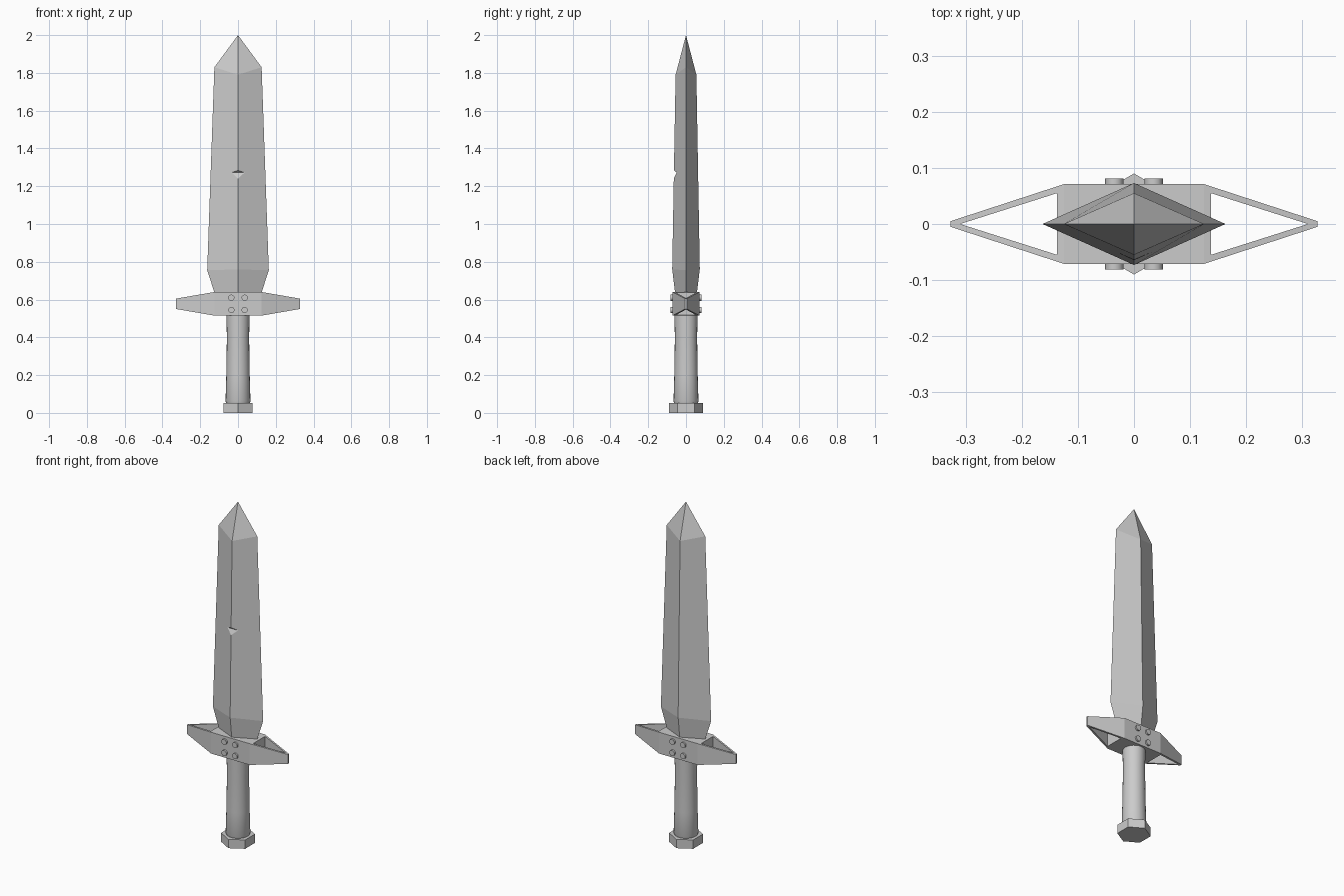
import bpy, bmesh, math
from mathutils import Matrix, Vector

if "Cube" in bpy.data.objects:
    bpy.data.objects.remove(bpy.data.objects["Cube"])


def make(name, bm):
    bmesh.ops.recalc_face_normals(bm, faces=bm.faces[:])
    me = bpy.data.meshes.new(name)
    bm.to_mesh(me)
    bm.free()
    ob = bpy.data.objects.new(name, me)
    bpy.context.collection.objects.link(ob)
    return ob


def loft(bm, rings):
    """Skin a list of closed rings and cap both ends."""
    rows = [[bm.verts.new(p) for p in r] for r in rings]
    n = len(rows[0])
    for a, b in zip(rows, rows[1:]):
        for i in range(n):
            j = (i + 1) % n
            bm.faces.new((a[i], a[j], b[j], b[i]))
    bm.faces.new(rows[0][::-1])
    bm.faces.new(rows[-1])
    return rows[-1]


def circle(r, z, n, start=0.0):
    return [(r * math.cos(start + i * math.tau / n),
             r * math.sin(start + i * math.tau / n), z) for i in range(n)]


# Blade: diamond sections (half width, half depth, edge z, ridge z)
bm = bmesh.new()
sections = [(0.125, 0.058, 0.638, 0.638), (0.163, 0.073, 0.755, 0.76),
            (0.125, 0.055, 1.83, 1.79)]
top = loft(bm, [[(w, 0, ze), (0, d, zr), (-w, 0, ze), (0, -d, zr)]
                for w, d, ze, zr in sections])
bm.faces.remove([f for f in bm.faces if set(f.verts) == set(top)][0])
tip = bm.verts.new((0, 0, 2.0))
for i in range(4):
    bm.faces.new((top[i], top[(i + 1) % 4], tip))
blade = make("blade", bm)

# Battle notch cut in the front ridge
bm = bmesh.new()
loft(bm, [[(x, -0.049, 1.272), (x, -0.09, 1.305), (x, -0.09, 1.19)]
          for x in (-0.2, 0.2)])
cutter = make("notch_cutter", bm)
cutter.hide_render = True
mod = blade.modifiers.new("notch", 'BOOLEAN')
mod.operation = 'DIFFERENCE'
mod.solver = 'EXACT'
mod.object = cutter
bpy.context.view_layer.objects.active = blade
bpy.ops.object.modifier_apply(modifier="notch")
bpy.data.objects.remove(cutter)

# Guard: one quarter of the plan, given height, then mirrored in x and y
ZC = 0.5775
plans = [[(0, 0), (0.125, 0), (0.125, 0.071), (0, 0.071)],
         [(0.125, 0), (0.137, 0), (0.137, 0.055), (0.125, 0.071)],
         [(0.125, 0.071), (0.137, 0.055), (0.31, 0), (0.327, 0), (0.327, 0.005)]]
bm = bmesh.new()
for p in plans:
    bm.faces.new([bm.verts.new((x, y, -1)) for x, y in p])
bmesh.ops.remove_doubles(bm, verts=bm.verts[:], dist=1e-5)
ext = bmesh.ops.extrude_face_region(bm, geom=bm.faces[:], use_keep_orig=True)
for v in ext["geom"]:
    if isinstance(v, bmesh.types.BMVert):
        v.co.z = 1
for v in bm.verts:
    t = max(0, (v.co.x - 0.125) / 0.202)
    v.co.z = ZC + v.co.z * (0.0625 - 0.035 * t)
seam = [f for f in bm.faces if any(all(abs(v.co[k]) < 1e-5 for v in f.verts)
                                   for k in (0, 1))]
bmesh.ops.delete(bm, geom=seam, context='FACES_ONLY')
guard = make("guard", bm)
mir = guard.modifiers.new("mirror", 'MIRROR')
mir.use_axis = (True, True, False)

# Rivets: four on each face of the guard
bm = bmesh.new()
for x in (-0.035, 0.035):
    for z in (0.545, 0.61):
        for s in (-1, 1):
            m = Matrix.Translation((x, s * 0.072, z)) @ Matrix.Rotation(math.pi / 2, 4, 'X')
            bmesh.ops.create_cone(bm, cap_ends=True, segments=12, radius1=0.0165,
                                  radius2=0.0165, depth=0.018, matrix=m)
rivets = make("rivets", bm)

# Grip: round, slightly waisted
bm = bmesh.new()
loft(bm, [circle(r, z, 24) for r, z in
          [(0.06, 0.045), (0.066, 0.062), (0.062, 0.2), (0.059, 0.4),
           (0.061, 0.5), (0.061, 0.52)]])
grip = make("grip", bm)

# Hexagonal pommel
bm = bmesh.new()
loft(bm, [circle(0.09, z, 6, math.pi / 2) for z in (0, 0.052)])
make("pommel", bm)

# Smooth the round parts only
bpy.ops.object.select_all(action='DESELECT')
for ob in (grip, rivets):
    ob.select_set(True)
bpy.context.view_layer.objects.active = grip
bpy.ops.object.shade_smooth_by_angle(angle=math.radians(35))
